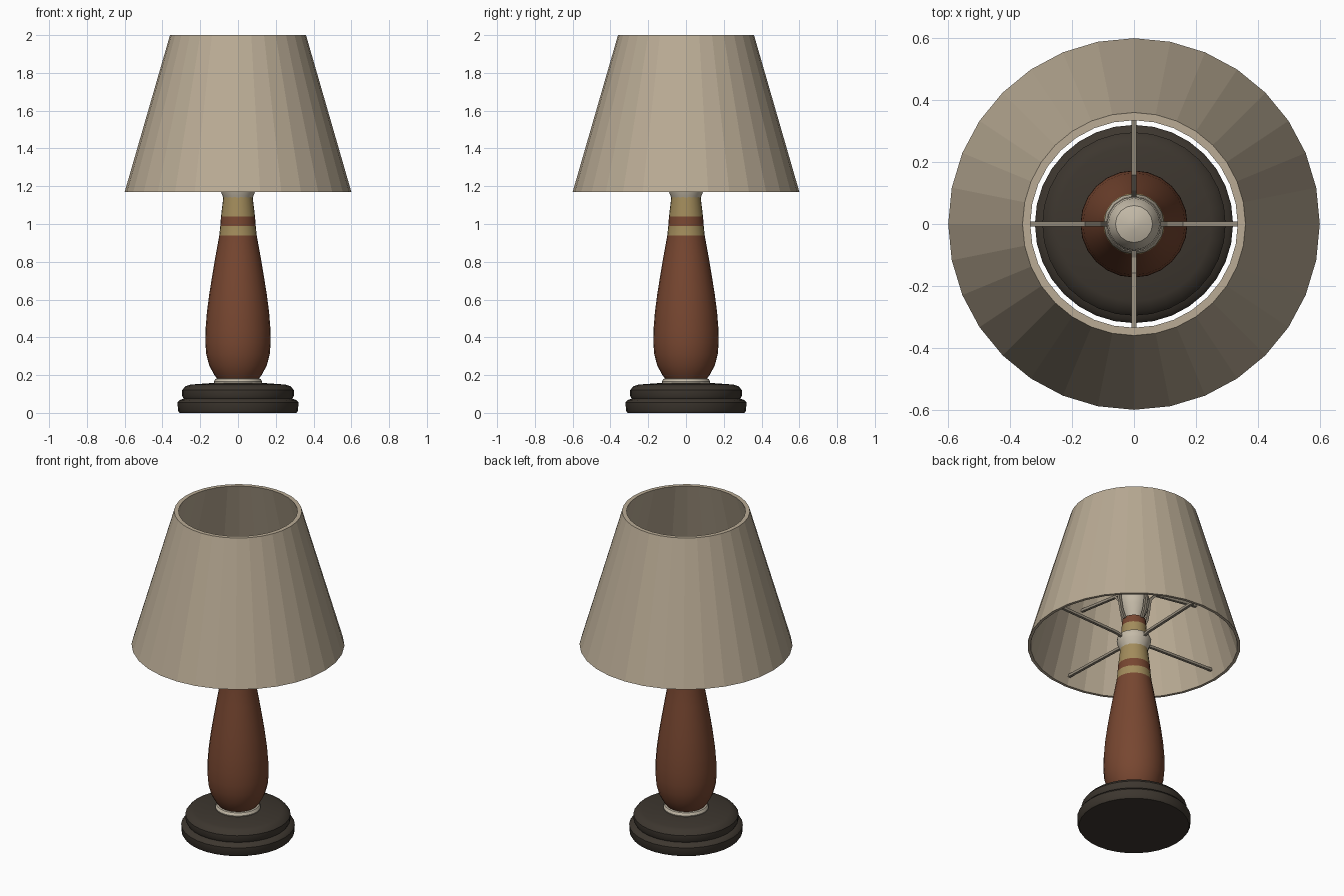
import bpy, bmesh, math
from mathutils import Vector

if "Cube" in bpy.data.objects:
    bpy.data.objects.remove(bpy.data.objects["Cube"])


def mat(name, r, g, b):
    m = bpy.data.materials.new(name)
    m.diffuse_color = (r, g, b, 1)
    m.use_nodes = True
    m.node_tree.nodes["Principled BSDF"].inputs["Base Color"].default_value = m.diffuse_color
    return m


CREAM = mat("cream_fabric", 0.49, 0.41, 0.30)
PALE = mat("pale_metal", 0.55, 0.49, 0.39)
WOOD = mat("red_brown_wood", 0.185, 0.062, 0.030)
GOLD = mat("gold_band", 0.36, 0.26, 0.105)
DARK = mat("dark_base", 0.046, 0.037, 0.028)
WIRE = mat("grey_wire", 0.30, 0.26, 0.20)


def finish(name, bm, mats, smooth):
    bmesh.ops.recalc_face_normals(bm, faces=bm.faces)
    me = bpy.data.meshes.new(name)
    bm.to_mesh(me)
    bm.free()
    for m in mats:
        me.materials.append(m)
    ob = bpy.data.objects.new(name, me)
    bpy.context.collection.objects.link(ob)
    if smooth:
        bpy.ops.object.select_all(action='DESELECT')
        ob.select_set(True)
        bpy.context.view_layer.objects.active = ob
        bpy.ops.object.shade_smooth_by_angle(angle=math.radians(35))
    return ob


def lathe(name, profile, mats, n=32, loop=False, smooth=True, rule=None):
    """Revolve (radius, z) points; loop closes the profile, otherwise ends are capped."""
    bm = bmesh.new()
    rings = [[bm.verts.new((r * math.cos(2 * math.pi * i / n),
                            r * math.sin(2 * math.pi * i / n), z)) for i in range(n)]
             for r, z in profile]
    pairs = list(zip(rings, rings[1:])) + ([(rings[-1], rings[0])] if loop else [])
    for a, b in pairs:
        for i in range(n):
            j = (i + 1) % n
            bm.faces.new((a[i], a[j], b[j], b[i]))
    if not loop:
        bm.faces.new(rings[0][::-1])
        bm.faces.new(rings[-1])
    if rule:
        for f in bm.faces:
            f.material_index = rule(f.calc_center_median().z)
    return finish(name, bm, mats, smooth)


def strut(name, path, angle, width, thick):
    """Sweep a rectangular section along a radial (r, z) path turned to an angle."""
    bm = bmesh.new()
    out = Vector((math.cos(angle), math.sin(angle), 0))
    side = Vector((-out.y, out.x, 0))
    pts = [out * r + Vector((0, 0, z)) for r, z in path]
    rings = []
    for k, p in enumerate(pts):
        t = (pts[min(k + 1, len(pts) - 1)] - pts[max(k - 1, 0)]).normalized()
        u = side.cross(t)
        rings.append([bm.verts.new(p + side * sx * width / 2 + u * sy * thick / 2)
                      for sx, sy in ((-1, -1), (1, -1), (1, 1), (-1, 1))])
    for a, b in zip(rings, rings[1:]):
        for i in range(4):
            j = (i + 1) % 4
            bm.faces.new((a[i], a[j], b[j], b[i]))
    bm.faces.new(rings[0][::-1])
    bm.faces.new(rings[-1])
    return finish(name, bm, [WIRE], False)


# Stepped round base
lathe("base", [(0.31, 0), (0.318, 0.012), (0.32, 0.055), (0.31, 0.068), (0.288, 0.075),
               (0.296, 0.09), (0.296, 0.12), (0.28, 0.14), (0.25, 0.15), (0.11, 0.16)], [DARK])

# Pale ring between base and body
lathe("base_ring", [(0.125, 0.15), (0.128, 0.165), (0.12, 0.18), (0.10, 0.185)], [PALE])


# Turned body with gold bands chosen by height
def band(z):
    return 1 if 0.94 < z < 0.99 or 1.04 < z < 1.29 else 0


lathe("body", [(0.105, 0.175), (0.125, 0.20), (0.152, 0.25), (0.168, 0.31), (0.173, 0.37),
               (0.172, 0.44), (0.165, 0.53), (0.152, 0.63), (0.136, 0.73), (0.119, 0.83),
               (0.099, 0.94), (0.094, 0.99), (0.09, 1.04), (0.078, 1.14), (0.072, 1.22),
               (0.07, 1.29), (0.066, 1.335)], [WOOD, GOLD], n=24, rule=band)

# Flared collar that carries the spokes
lathe("collar", [(0.074, 1.13), (0.082, 1.15), (0.094, 1.18), (0.098, 1.205), (0.09, 1.225),
                 (0.07, 1.225)], [PALE], n=16)

# Bulb
lathe("bulb", [(0.05, 1.33), (0.06, 1.36), (0.08, 1.41), (0.088, 1.45), (0.083, 1.49),
               (0.06, 1.525), (0.02, 1.54)], [PALE], n=16)

# Shade shell
lathe("shade", [(0.60, 1.17), (0.36, 2.0), (0.335, 2.0), (0.583, 1.17)], [CREAM],
      n=32, loop=True, smooth=False)

# Lower spokes to the shade and wires curving around the bulb
for k in range(4):
    a = k * math.pi / 2
    strut(f"spoke_{k + 1}", [(0.085, 1.20), (0.13, 1.21), (0.575, 1.225)], a, 0.016, 0.016)
    strut(f"bulb_wire_{k + 1}", [(0.07, 1.325), (0.092, 1.37), (0.105, 1.44), (0.115, 1.51),
                                 (0.16, 1.56), (0.46, 1.60)], a, 0.016, 0.016)
